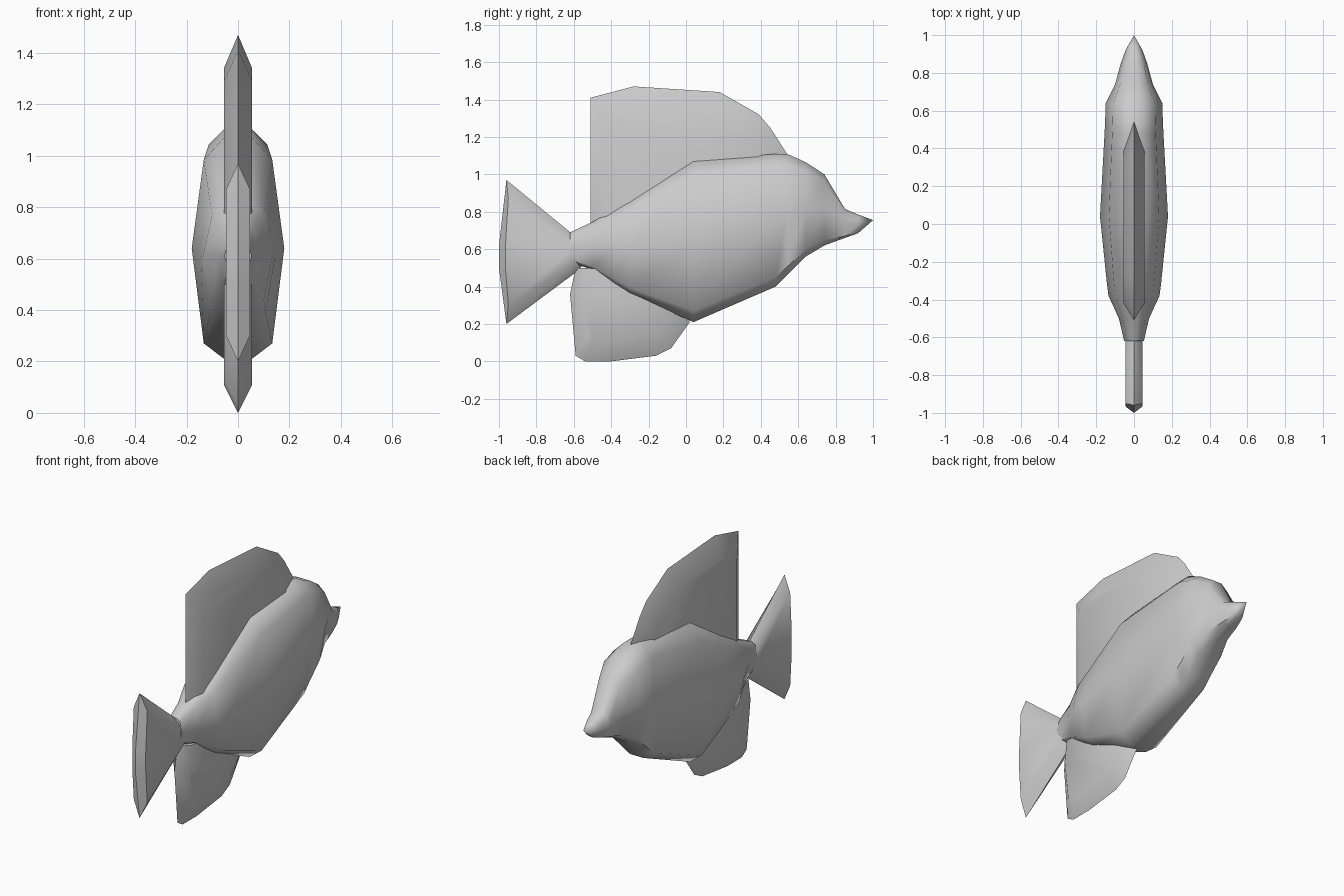
import bpy, bmesh, math

if "Cube" in bpy.data.objects:
    bpy.data.objects.remove(bpy.data.objects["Cube"])


def finish(name, bm):
    bmesh.ops.recalc_face_normals(bm, faces=bm.faces)
    mesh = bpy.data.meshes.new(name)
    bm.to_mesh(mesh)
    bm.free()
    ob = bpy.data.objects.new(name, mesh)
    bpy.context.collection.objects.link(ob)
    bpy.ops.object.select_all(action='DESELECT')
    ob.select_set(True)
    bpy.context.view_layer.objects.active = ob
    bpy.ops.object.shade_smooth_by_angle(angle=math.radians(50))


def loft(name, stations, section):
    """Skin cross-sections (y, top z, bottom z, half width) along y, closed by a snout tip."""
    bm = bmesh.new()
    rings = [[bm.verts.new((u * w, y, bot + v * (top - bot))) for u, v in section]
             for y, top, bot, w in stations]
    n = len(section)
    for a, b in zip(rings, rings[1:]):
        for i in range(n):
            j = (i + 1) % n
            bm.faces.new((a[i], a[j], b[j], b[i]))
    tip = bm.verts.new((0, 1.0, 0.755))
    for i in range(n):
        bm.faces.new((rings[0][i], rings[0][(i + 1) % n], tip))
    bm.faces.new(rings[-1])
    finish(name, bm)


def fin(name, rim, inner, t):
    """Flat fin of half thickness t, bevelled to a sharp rim at x = 0."""
    bm = bmesh.new()
    edge = [bm.verts.new((0, y, z)) for y, z in rim]
    n = len(rim)
    for s in (-1, 1):
        face = [bm.verts.new((s * t, y, z)) for y, z in inner]
        bm.faces.new(face)
        for i in range(n):
            j = (i + 1) % n
            bm.faces.new((edge[i], edge[j], face[j], face[i]))
    finish(name, bm)


# Body with pointed snout
half = [(0.3, 1.0), (0.74, 0.9), (1.0, 0.5), (0.74, 0.07), (0.3, 0.0)]
section = [(0, 1.0)] + half + [(0, 0.0)] + [(-u, v) for u, v in reversed(half)]
stations = [
    (0.92, 0.785, 0.685, 0.045),
    (0.85, 0.815, 0.66, 0.07),
    (0.74, 1.00, 0.62, 0.10),
    (0.64, 1.065, 0.56, 0.15),
    (0.54, 1.11, 0.46, 0.153),
    (0.48, 1.11, 0.40, 0.156),
    (0.04, 1.07, 0.21, 0.18),
    (-0.30, 0.86, 0.36, 0.145),
    (-0.38, 0.815, 0.41, 0.135),
    (-0.50, 0.745, 0.49, 0.08),
    (-0.62, 0.69, 0.53, 0.052),
]
loft("body", stations, section)

# Tall back fin
fin("dorsal_fin",
    [(-0.51, 0.70), (-0.51, 1.41), (-0.28, 1.47), (0.18, 1.44),
     (0.39, 1.32), (0.45, 1.25), (0.54, 1.11), (0.50, 0.80)],
    [(-0.42, 0.72), (-0.42, 1.29), (-0.26, 1.34), (0.14, 1.32),
     (0.30, 1.23), (0.34, 1.18), (0.39, 1.09), (0.38, 0.80)], 0.055)

# Belly fin
fin("belly_fin",
    [(-0.59, 0.50), (-0.62, 0.36), (-0.59, 0.03), (-0.54, 0.0), (-0.40, 0.0),
     (-0.16, 0.03), (-0.08, 0.07), (0.02, 0.21), (0.02, 0.45)],
    [(-0.53, 0.50), (-0.55, 0.37), (-0.52, 0.13), (-0.50, 0.11), (-0.40, 0.11),
     (-0.20, 0.14), (-0.15, 0.17), (-0.06, 0.27), (-0.06, 0.45)], 0.055)

# Fan-shaped tail
fin("tail_fin",
    [(-0.50, 0.60), (-0.57, 0.65), (-0.96, 0.97), (-1.0, 0.62),
     (-1.0, 0.50), (-0.96, 0.20), (-0.57, 0.49)],
    [(-0.54, 0.60), (-0.59, 0.62), (-0.95, 0.87), (-0.965, 0.62),
     (-0.965, 0.50), (-0.95, 0.30), (-0.59, 0.53)], 0.046)
